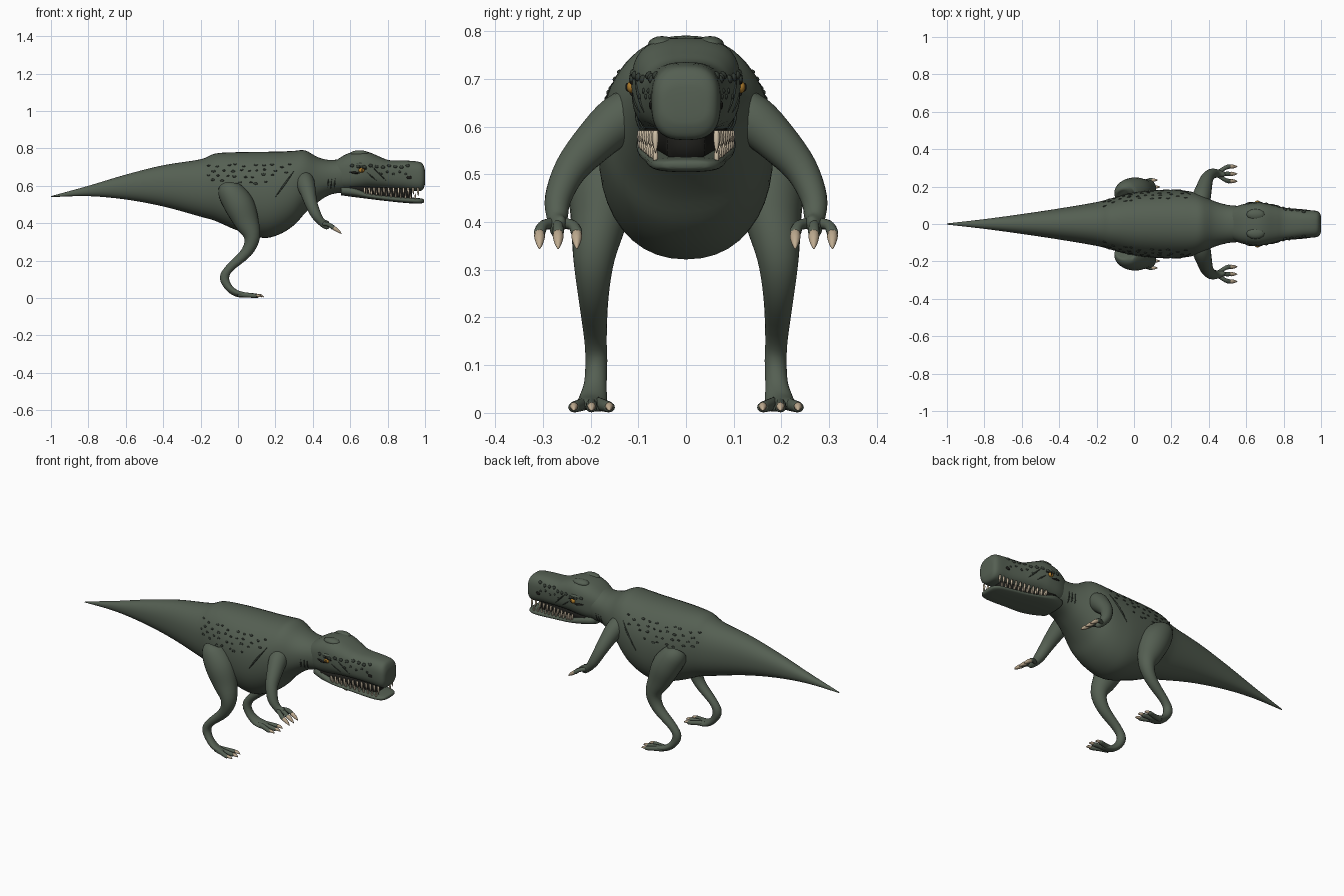
import bpy, bmesh, random
from math import cos, sin, pi
from mathutils import Vector, Quaternion
from mathutils.bvhtree import BVHTree

random.seed(4)
X, Y = Vector((1, 0, 0)), Vector((0, 1, 0))
if "Cube" in bpy.data.objects:
    bpy.data.objects.remove(bpy.data.objects["Cube"])


def material(name, rgb):
    m = bpy.data.materials.new(name)
    m.use_nodes = True
    col = (*rgb, 1)
    m.diffuse_color = col
    bsdf = m.node_tree.nodes["Principled BSDF"]
    bsdf.inputs["Base Color"].default_value = col
    bsdf.inputs["Roughness"].default_value = 0.7
    return m


SKIN = material("grey_green_skin", (0.09, 0.115, 0.085))
SCALE = material("dark_scales", (0.035, 0.045, 0.035))
CLAW = material("tan_claw", (0.52, 0.41, 0.28))
TOOTH = material("ivory_tooth", (0.62, 0.52, 0.38))
AMBER = material("amber_eye", (0.42, 0.2, 0.025))
BLACK = material("near_black", (0.012, 0.012, 0.01))


def finish(bm, name, mat):
    bmesh.ops.recalc_face_normals(bm, faces=bm.faces)
    me = bpy.data.meshes.new(name)
    bm.to_mesh(me)
    bm.free()
    me.materials.append(mat)
    me.shade_smooth()
    ob = bpy.data.objects.new(name, me)
    bpy.context.collection.objects.link(ob)
    return ob


def smooth_rings(rings, steps):
    """Catmull-Rom through centre and radii together."""
    pts = [Vector(r) for r in rings]
    pts = [2 * pts[0] - pts[1]] + pts + [2 * pts[-1] - pts[-2]]
    out = []
    for a, b, c, d in zip(pts, pts[1:], pts[2:], pts[3:]):
        for k in range(steps):
            t = k / steps
            out.append(0.5 * (2 * b + (c - a) * t + (2 * a - 5 * b + 4 * c - d) * t * t
                              + (3 * b - a - 3 * c + d) * t ** 3))
    return out + [pts[-2]]


def loft(bm, rings, n=16, e=2.0, axis=None, ref=Y, steps=4):
    """Skin a tube over (x, y, z, side radius, other radius) rings."""
    rs = smooth_rings(rings, steps)
    cs = [Vector(r[:3]) for r in rs]
    loops, old, side = [], None, ref
    for i, r in enumerate(rs):
        t = axis or (cs[min(i + 1, len(cs) - 1)] - cs[max(i - 1, 0)]).normalized()
        if old:
            side = old.rotation_difference(t) @ side
        side = (side - t * side.dot(t)).normalized()
        up, old = t.cross(side), t
        ring = []
        for k in range(n):
            c, s = cos(2 * pi * k / n), sin(2 * pi * k / n)
            u = abs(c) ** (2 / e) * (1 if c > 0 else -1)
            v = abs(s) ** (2 / e) * (1 if s > 0 else -1)
            ring.append(bm.verts.new(cs[i] + side * u * max(r[3], .0008) + up * v * max(r[4], .0008)))
        loops.append(ring)
    for p, q in zip(loops, loops[1:]):
        for k in range(n):
            bm.faces.new((p[k], p[k - 1], q[k - 1], q[k]))
    bm.faces.new(loops[0])
    bm.faces.new(loops[-1])


def profile(name, rows, mat, n=32, e=2.2):
    """Loft along x from (x, top, bottom, half width) rows."""
    bm = bmesh.new()
    loft(bm, [(x, 0, (t + b) / 2, w, (t - b) / 2) for x, t, b, w in rows], n, e, axis=X)
    return finish(bm, name, mat)


def spike(bm, base, tip, r, droop=0.0, n=8):
    """Tapered claw or tooth."""
    a, b = Vector(base), Vector(tip)
    rings = []
    for t, k in ((0, .8), (.35, 1), (.75, .65), (1, .1)):
        p = a.lerp(b, t)
        p.z += droop * 4 * t * (1 - t)
        rings.append((*p, r * k, r * k))
    loft(bm, rings, n, steps=2)


def ball(bm, loc, size, normal=None):
    """Ellipsoid, optionally turned so its local z follows a normal."""
    vs = bmesh.ops.create_uvsphere(bm, u_segments=12, v_segments=8, radius=1)["verts"]
    q = normal.to_track_quat('Z', 'Y') if normal else Quaternion()
    for v in vs:
        v.co = q @ Vector(a * b for a, b in zip(v.co, size)) + Vector(loc)


# Tail, torso and neck
body = profile("body", [
    (-1, .545, .54, .003), (-.8, .6, .545, .026), (-.6, .66, .527, .053),
    (-.4, .71, .49, .083), (-.2, .742, .435, .117), (-.12, .773, .412, .138),
    (0, .78, .36, .168), (.13, .782, .322, .182), (.22, .783, .34, .182),
    (.3, .787, .39, .174), (.36, .789, .455, .153), (.43, .752, .515, .122),
    (.5, .738, .555, .102), (.6, .75, .57, .09), (.66, .73, .6, .05)], SKIN, 40)

# Skull, lower jaw and mouth lining
head = profile("head", [
    (.5, .72, .59, .075), (.58, .77, .575, .105), (.65, .786, .58, .114),
    (.7, .78, .586, .111), (.76, .755, .586, .098), (.81, .737, .584, .087),
    (.9, .735, .578, .075), (.96, .73, .572, .072), (.985, .72, .577, .066),
    (.997, .695, .6, .052), (1, .67, .62, .03)], SKIN, 36, 2.8)
profile("lower_jaw", [
    (.55, .6, .55, .08), (.62, .595, .54, .103), (.7, .563, .53, .1),
    (.8, .548, .518, .087), (.9, .539, .508, .079), (.96, .535, .505, .07),
    (.987, .531, .508, .052), (.995, .526, .514, .03)], SKIN, 32, 2.8)
profile("mouth_lining", [(.6, .61, .56, .09), (.68, .605, .55, .083),
                         (.8, .6, .53, .055), (.93, .59, .525, .04)], BLACK, 16, 3)

bvh = {ob: BVHTree.FromPolygons([v.co for v in ob.data.vertices],
                                [p.vertices for p in ob.data.polygons]) for ob in (body, head)}


def surf(ob, x, z, s):
    hit = bvh[ob].ray_cast(Vector((x, s, z)), Vector((0, -s, 0)))
    n = hit[1] if hit[1].y * s > 0 else -hit[1]
    return hit[0], n


def scar(bm, ob, a, b, s, r):
    """Thin raised line lying on the skin."""
    rings = []
    for i in range(7):
        t = i / 6
        p, _ = surf(ob, a[0] + (b[0] - a[0]) * t, a[1] + (b[1] - a[1]) * t, s)
        w = r * (.3 + sin(pi * t))
        rings.append((*p, w, w))
    loft(bm, rings, 6, steps=2, ref=Vector((.3, 1, .2)))


# Back scale positions, shared by both sides
spots = [(-.15 + .047 * i + .02 * (row % 2) + random.uniform(-.012, .012),
          .715 - .03 * row - .004 * (i % 3) + random.uniform(-.008, .008), random.uniform(.008, .012))
         for row in range(4) for i in range(10 - row)]

for s, tag in ((1, "left"), (-1, "right")):
    # Leg with foot
    bm = bmesh.new()
    loft(bm, [(-.05, s * .15, .588, .04, .04), (-.045, s * .16, .572, .07, .066),
              (.005, s * .175, .5, .074, .08), (.045, s * .182, .41, .06, .067),
              (.075, s * .193, .325, .044, .043), (.045, s * .194, .245, .032, .03),
              (-.045, s * .19, .16, .024, .022), (-.072, s * .188, .11, .023, .025),
              (-.052, s * .19, .06, .024, .02), (-.01, s * .195, .026, .03, .017),
              (.04, s * .198, .016, .03, .012), (.055, s * .198, .013, .015, .006)], 24)
    claws = bmesh.new()
    for d in (-1, 0, 1):
        y = s * .198 + d * .037
        reach = .1 if d else .112
        loft(bm, [(0, s * .198 + d * .012, .02, .012, .014), (.05, y - d * .013, .016, .012, .013),
                  (reach - .01, y, .012, .012, .011), (reach, y, .011, .007, .006)], 12)
        spike(claws, (reach - .012, y, .013), (reach + .027, y, .005), .009, .004)
    finish(bm, tag + "_leg", SKIN)

    # Arm with three fingers
    bm = bmesh.new()
    loft(bm, [(.35, s * .09, .64, .045, .05), (.36, s * .14, .615, .05, .052),
              (.375, s * .195, .565, .042, .044), (.39, s * .242, .51, .034, .035),
              (.415, s * .268, .45, .028, .028), (.445, s * .27, .408, .021, .022),
              (.475, s * .268, .39, .024, .015), (.49, s * .268, .386, .014, .008)], 20, ref=X)
    for d in (-1, 0, 1):
        y = s * .268 + d * .039
        loft(bm, [(.455, s * .268 + d * .01, .398, .012, .012), (.485, y - d * .008, .393, .011, .011),
                  (.507, y, .378, .012, .012), (.514, y, .373, .007, .007)], 12)
        spike(claws, (.502, y, .38), (.553, y, .344), .0115, .003, 10)
    finish(bm, tag + "_arm", SKIN)
    finish(claws, tag + "_claws", CLAW)

    # Teeth along both jaws
    bm = bmesh.new()
    for i in range(12):
        x = .675 + .026 * i
        y = s * (.098 - .034 * min(1, (x - .66) / .24))
        spike(bm, (x, y, .592), (x + .003, y, .553 - .008 * (i % 2)), .0065, n=6)
        if i < 11:
            zj = .565 - .03 * min(1, (x - .66) / .25)
            spike(bm, (x + .013, y, zj - .008), (x + .013, y, zj + .024), .0055, n=6)
    finish(bm, tag + "_teeth", TOOTH)

    # Scattered back scales and flank scars
    bm = bmesh.new()
    for x, z, r in spots:
        p, n = surf(body, x, z, s)
        ball(bm, p, (r, r * .55, .004), n)
    scar(bm, body, (.3, .68), (.2, .54), s, .004)
    for i in range(3):
        scar(bm, body, (.485 + .018 * i, .64), (.478 + .018 * i, .585), s, .0028)
    scar(bm, head, (.72, .7), (.79, .63), s, .003)
    scar(bm, head, (.69, .67), (.74, .63), s, .0025)
    finish(bm, tag + "_dark_scales_and_scars", SCALE)

    # Brow ridge and muzzle bumps
    bm = bmesh.new()
    ball(bm, (.65, s * .05, .772), (.05, .03, .018))
    ball(bm, (.655, s * .1, .712), (.035, .018, .012))
    finish(bm, tag + "_brow_ridge", SKIN)
    bm = bmesh.new()
    for i in range(10):
        p, n = surf(head, .61 + .033 * i, .708 - .004 * (i % 3), s)
        ball(bm, p, (.011, .009, .006), n)
        if i > 4:
            p, n = surf(head, .6 + .033 * i, .675 - .012 * (i % 2), s)
            ball(bm, p, (.007, .006, .004), n)
    finish(bm, tag + "_muzzle_bumps", SCALE)

    # Eye, pupil, lid lines and nostril
    p, n = surf(head, .66, .683, s)
    bm = bmesh.new()
    ball(bm, p, (.016, .011, .013))
    finish(bm, tag + "_eye", AMBER)
    bm = bmesh.new()
    ball(bm, p + Vector((.003, s * .009, 0)), (.004, .004, .009))
    scar(bm, head, (.595, .675), (.65, .667), s, .005)
    scar(bm, head, (.64, .698), (.69, .69), s, .004)
    p, n = surf(head, .915, .645, s)
    ball(bm, p, (.014, .009, .004), n)
    finish(bm, tag + "_pupil_lids_and_nostril", BLACK)
